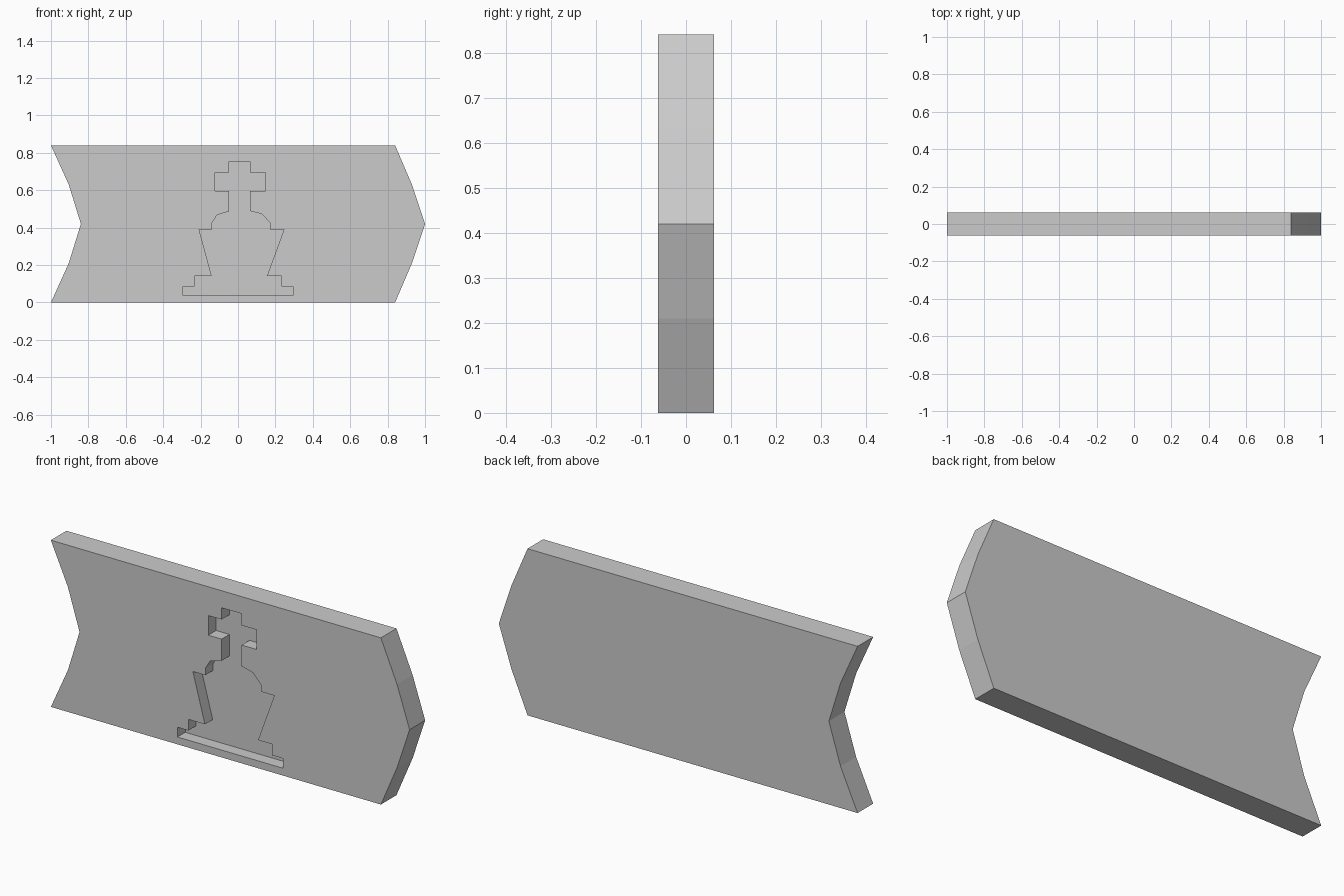
import bpy, bmesh

if "Cube" in bpy.data.objects:
    bpy.data.objects.remove(bpy.data.objects["Cube"])

HALF = 0.062   # half the plate thickness


def extrude_profile(name, points, y_front, y_back):
    """Extrude an (x, z) outline along y into a closed solid."""
    bm = bmesh.new()
    face = bm.faces.new([bm.verts.new((x, y_front, z)) for x, z in points])
    moved = bmesh.ops.extrude_face_region(bm, geom=[face], use_keep_orig=True)["geom"]
    verts = [v for v in moved if isinstance(v, bmesh.types.BMVert)]
    bmesh.ops.translate(bm, verts=verts, vec=(0, y_back - y_front, 0))
    bmesh.ops.recalc_face_normals(bm, faces=bm.faces)
    mesh = bpy.data.meshes.new(name)
    bm.to_mesh(mesh)
    bm.free()
    obj = bpy.data.objects.new(name, mesh)
    bpy.context.collection.objects.link(obj)
    return obj


# Plate: pointed right end, matching notch at the left end
right_end = [(0.84, 0), (0.93, 0.21), (1.0, 0.42), (0.93, 0.63), (0.84, 0.84)]
left_end = [(-1, 0.84), (-0.905, 0.63), (-0.84, 0.42), (-0.905, 0.21), (-1, 0)]
plate = extrude_profile("arrow_plate", right_end + left_end, -HALF, HALF)

# Chess piece silhouette: right side upwards, then left side downwards
right_side = [(0.294, 0.037), (0.294, 0.086), (0.232, 0.086), (0.232, 0.142),
              (0.155, 0.142), (0.246, 0.39), (0.171, 0.39), (0.171, 0.425),
              (0.128, 0.473), (0.064, 0.489), (0.064, 0.596), (0.147, 0.596),
              (0.147, 0.695), (0.064, 0.695), (0.064, 0.754)]
left_side = [(-0.048, 0.754), (-0.048, 0.695), (-0.122, 0.695), (-0.122, 0.596),
             (-0.048, 0.596), (-0.048, 0.487), (-0.112, 0.468), (-0.139, 0.425),
             (-0.139, 0.39), (-0.208, 0.39), (-0.141, 0.142), (-0.233, 0.142),
             (-0.233, 0.086), (-0.294, 0.086), (-0.294, 0.037)]
cutter = extrude_profile("chess_recess_cutter", right_side + left_side, -0.2, 0.0)
cutter.hide_render = True
cutter.display_type = 'WIRE'

# Sink the silhouette halfway into the front face
cut = plate.modifiers.new("recess", 'BOOLEAN')
cut.operation = 'DIFFERENCE'
cut.solver = 'EXACT'
cut.object = cutter
bpy.context.view_layer.objects.active = plate
bpy.ops.object.modifier_apply(modifier=cut.name)
bpy.data.objects.remove(cutter, do_unlink=True)
